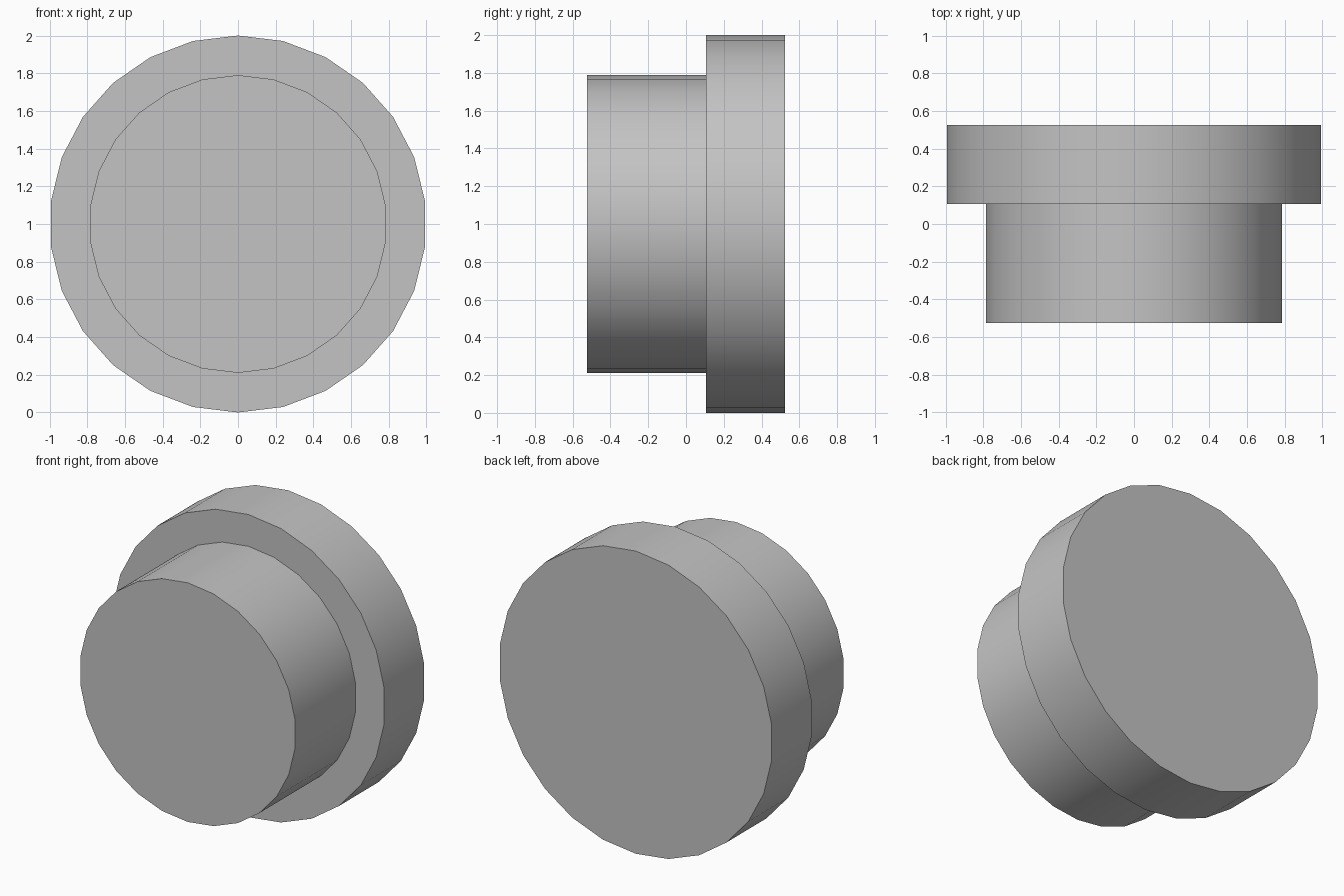
import bpy, bmesh
from math import radians, tau
from mathutils import Vector

cube = bpy.data.objects.get("Cube")
if cube:
    bpy.data.objects.remove(cube, do_unlink=True)

SIDES = 26
CENTRE = Vector((0, 0, 1))

# One plain grey for the whole body
grey = bpy.data.materials.new("light_grey")
grey.use_nodes = True
colour = (0.55, 0.55, 0.55, 1)
grey.diffuse_color = colour
grey.node_tree.nodes["Principled BSDF"].inputs["Base Color"].default_value = colour

# Stepped profile as (radius, y), from the narrow front to the wide back
profile = [(0, -0.525), (0.79, -0.525), (0.79, 0.107),
           (1, 0.107), (1, 0.525), (0, 0.525)]

# Turn the rim of the profile around the y axis and cap both ends
bm = bmesh.new()
verts = [bm.verts.new(CENTRE + Vector((0, y, r))) for r, y in profile[1:-1]]
edges = [bm.edges.new(pair) for pair in zip(verts, verts[1:])]
bmesh.ops.spin(bm, geom=verts + edges, cent=CENTRE, axis=(0, 1, 0),
               angle=tau, steps=SIDES, use_duplicate=False)
bmesh.ops.remove_doubles(bm, verts=bm.verts, dist=0.0005)
bmesh.ops.holes_fill(bm, edges=[e for e in bm.edges if e.is_boundary], sides=0)
bmesh.ops.recalc_face_normals(bm, faces=bm.faces)

mesh = bpy.data.meshes.new("stepped_plug")
bm.to_mesh(mesh)
bm.free()
mesh.materials.append(grey)
plug = bpy.data.objects.new("stepped_plug", mesh)
bpy.context.collection.objects.link(plug)

# Smooth round walls, crisp rims
bpy.ops.object.select_all(action='DESELECT')
plug.select_set(True)
bpy.context.view_layer.objects.active = plug
bpy.ops.object.shade_smooth_by_angle(angle=radians(30))
